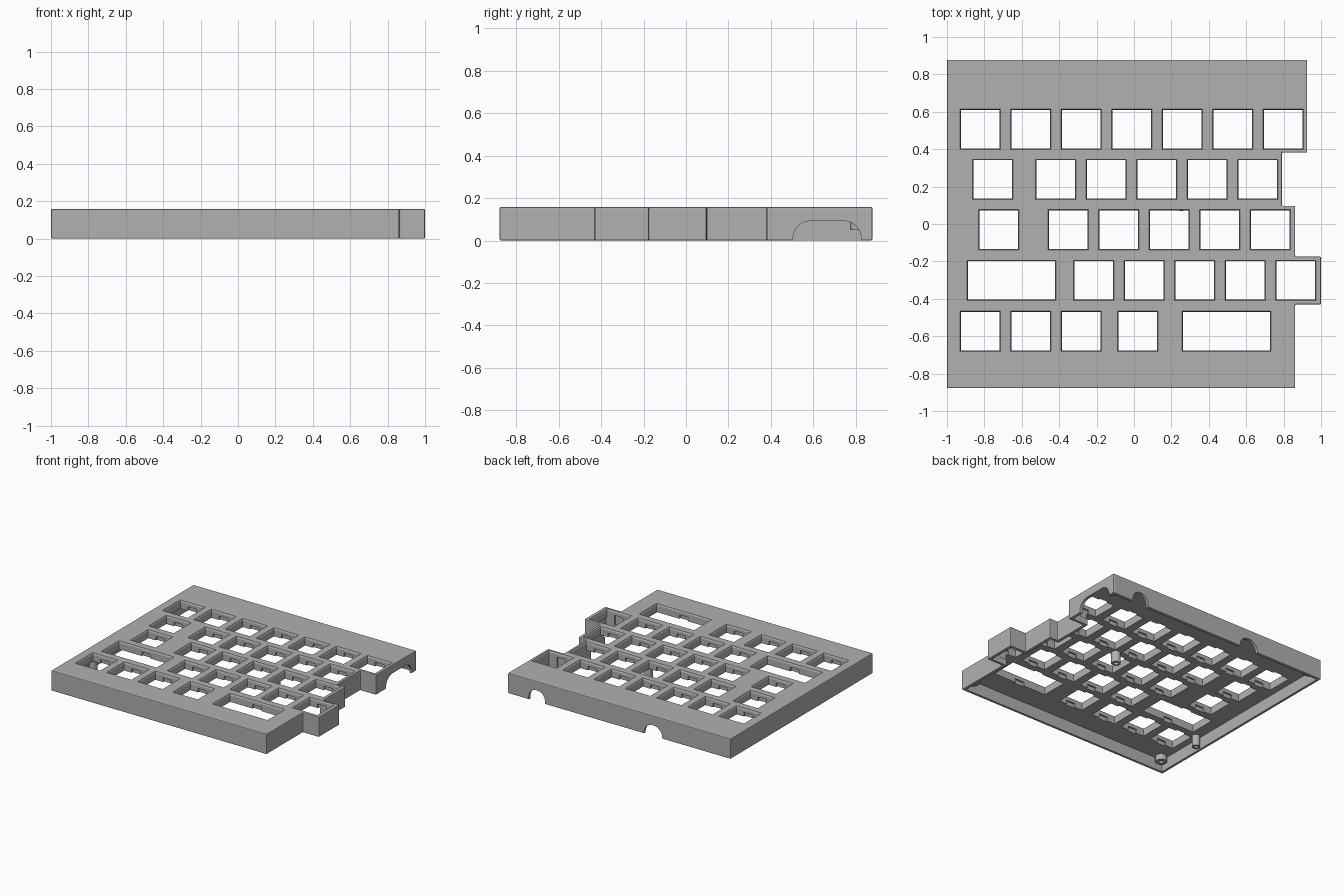
import bpy, bmesh, math
from mathutils import Vector

if "Cube" in bpy.data.objects:
    bpy.data.objects.remove(bpy.data.objects["Cube"])

H = 0.158        # case height
PLATE = 0.094    # underside of the top plate
WALL = 0.022

grey = bpy.data.materials.new("mid_grey")
grey.diffuse_color = (0.44, 0.44, 0.44, 1)
grey.use_nodes = True
grey.node_tree.nodes["Principled BSDF"].inputs["Base Color"].default_value = grey.diffuse_color


def add_loft(bm, rings):
    """Closed solid through a list of equal-length point rings."""
    loops = [[bm.verts.new(p) for p in ring] for ring in rings]
    n = len(loops[0])
    bm.faces.new(loops[0][::-1])
    bm.faces.new(loops[-1])
    for a, b in zip(loops, loops[1:]):
        for i in range(n):
            j = (i + 1) % n
            bm.faces.new((a[i], a[j], b[j], b[i]))


def make(name, bm, cutter=False):
    bmesh.ops.recalc_face_normals(bm, faces=bm.faces)
    me = bpy.data.meshes.new(name)
    bm.to_mesh(me)
    bm.free()
    me.materials.append(grey)
    ob = bpy.data.objects.new(name, me)
    bpy.context.collection.objects.link(ob)
    ob.hide_render = cutter
    return ob


def rect(cx, cy, w, d, z):
    return [(cx + sx * w / 2, cy + sy * d / 2, z)
            for sx, sy in ((-1, -1), (1, -1), (1, 1), (-1, 1))]


def circle(cx, cy, r, z, n=24):
    return [(cx + r * math.cos(2 * math.pi * i / n),
             cy + r * math.sin(2 * math.pi * i / n), z) for i in range(n)]


def inset(pts, t):
    """Offset an axis-aligned counter-clockwise outline inwards."""
    out = []
    for i, p in enumerate(pts):
        p = Vector(p)
        a = (p - Vector(pts[i - 1])).normalized()
        b = (Vector(pts[(i + 1) % len(pts)]) - p).normalized()
        out.append(p + t * (Vector((-a.y, a.x)) + Vector((-b.y, b.x))))
    return out


def cut(ob, cutter):
    m = ob.modifiers.new("cut", 'BOOLEAN')
    m.operation = 'DIFFERENCE'
    m.solver = 'EXACT'
    m.object = cutter


# Stepped outline of the case
outline = [(-1, -.878), (.862, -.878), (.862, -.43), (1, -.43), (1, -.175),
           (.862, -.175), (.862, .097), (.79, .097), (.79, .381),
           (.926, .381), (.926, .878), (-1, .878)]
bm = bmesh.new()
add_loft(bm, [[(x, y, z) for x, y in outline] for z in (0, H)])
case = make("case_shell", bm)
bev = case.modifiers.new("edge_softening", 'BEVEL')
bev.width = 0.006
bev.segments = 2

# Hollow underside
bm = bmesh.new()
add_loft(bm, [[(x, y, z) for x, y in inset(outline, WALL)] for z in (-.1, PLATE)])
cut(case, make("cavity_cutter", bm, True))

# Key openings: (centre x, centre y, width)
P, K = 0.27, 0.214
keys = [(-.8225 + P * i, .506, K) for i in range(7)]
keys += [(-.755, .238, K)] + [(-.418 + P * i, .238, K) for i in range(5)]
keys += [(-.7235, -.031, K)] + [(-.351 + P * i, -.031, K) for i in range(5)]
keys += [(-.655, -.302, .474)] + [(-.2155 + P * i, -.302, K) for i in range(5)]
keys += [(-.8225 + P * i, -.573, K) for i in range(3)]
keys += [(.02, -.573, K), (.494, -.573, .474)]

bm = bmesh.new()
for x, y, w in keys:
    add_loft(bm, [rect(x, y, w - .008, K - .008, .04),
                  rect(x, y, w - .008, K - .008, H - .012),
                  rect(x, y, w + .002, K + .002, H),
                  rect(x, y, w + .002, K + .002, H + .05)])
cut(case, make("key_opening_cutter", bm, True))

# Clip notches under the front and back edge of each opening
bm = bmesh.new()
for x, y, w in keys:
    add_loft(bm, [rect(x, y, .075, K + .018, z) for z in (.05, .125)])
cut(case, make("clip_notch_cutter", bm, True))


# Arched cable openings in the back wall and the right wall
def arch(half, height, r, n=8):
    pts = [(-half, -.05)]
    for side, start in ((-1, math.pi), (1, math.pi / 2)):
        for i in range(n + 1):
            a = start - i * math.pi / 2 / n
            pts.append((side * (half - r) + r * math.cos(a),
                        height - r + r * math.sin(a)))
    return pts + [(half, -.05)]


bm = bmesh.new()
for cx, half, h in ((.675, .07, .09), (-.33, .08, .085)):
    prof = arch(half, h, half - .002)
    add_loft(bm, [[(cx + u, y, z) for u, z in prof] for y in (.84, .95)])
prof = arch(.16, .092, .08)
add_loft(bm, [[(x, .665 + u, z) for u, z in prof] for x in (.89, 1.0)])
cut(case, make("cable_opening_cutter", bm, True))


# Screw bosses with blind holes
def boss(name, x, y, r, hole, z0):
    bm = bmesh.new()
    add_loft(bm, [circle(x, y, hole, PLATE - .01), circle(x, y, hole, z0),
                  circle(x, y, r, z0), circle(x, y, r, PLATE + .008)])
    ob = make(name, bm)
    with bpy.context.temp_override(active_object=ob, object=ob,
                                   selected_objects=[ob],
                                   selected_editable_objects=[ob]):
        bpy.ops.object.shade_smooth_by_angle(angle=math.radians(35))


boss("centre_boss", .254, .103, .034, .018, .008)
boss("left_boss", -.945, -.44, .03, .015, .008)
for name, x, y in (("back_left_boss", -.94, .82), ("back_right_boss", .865, .815),
                   ("front_left_boss", -.94, -.82), ("front_right_boss", .80, -.82)):
    boss(name, x, y, .042, .016, .05)
